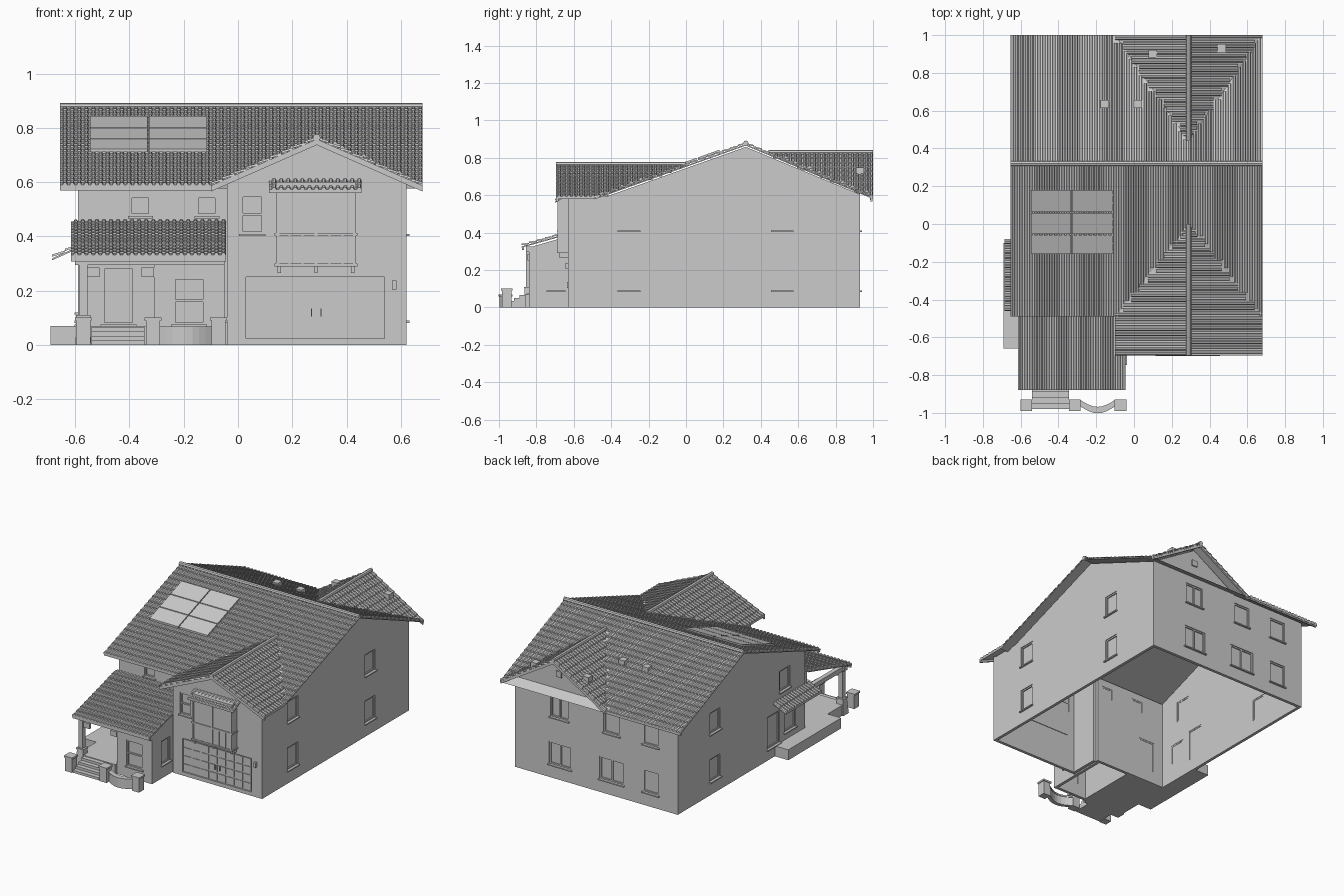
import bpy, bmesh, math
from mathutils import Vector
from mathutils.geometry import tessellate_polygon

if "Cube" in bpy.data.objects:
    bpy.data.objects.remove(bpy.data.objects["Cube"])

mat = bpy.data.materials.new("light_grey")
mat.diffuse_color = (0.6, 0.6, 0.6, 1)
mat.use_nodes = True
mat.node_tree.nodes["Principled BSDF"].inputs["Base Color"].default_value = mat.diffuse_color

def finish(name, bm, fix=True):
    if fix:
        bmesh.ops.recalc_face_normals(bm, faces=bm.faces)
    me = bpy.data.meshes.new(name)
    bm.to_mesh(me)
    bm.free()
    me.materials.append(mat)
    ob = bpy.data.objects.new(name, me)
    bpy.context.collection.objects.link(ob)
    return ob

def prism(bm, bottom, top):
    a = [bm.verts.new(p) for p in bottom]
    b = [bm.verts.new(p) for p in top]
    n = len(a)
    bm.faces.new(a)
    bm.faces.new(b[::-1])
    for i in range(n):
        bm.faces.new((a[i], b[i], b[(i + 1) % n], a[(i + 1) % n]))

def box(bm, x0, x1, y0, y1, z0, z1, taper=0):
    t = taper
    prism(bm, [(x0, y0, z0), (x1, y0, z0), (x1, y1, z0), (x0, y1, z0)],
          [(x0 + t, y0 + t, z1), (x1 - t, y0 + t, z1), (x1 - t, y1 - t, z1), (x0 + t, y1 - t, z1)])

def boxes(name, items):
    bm = bmesh.new()
    for it in items:
        box(bm, *it)
    return finish(name, bm)

# A wall is (axis, position, outward sign); d is the distance outward from it
def wall_box(bm, w, u0, u1, d0, d1, z0, z1):
    axis, pos, s = w
    p, q = sorted((pos + s * d0, pos + s * d1))
    if axis == 'x':
        box(bm, p, q, u0, u1, z0, z1)
    else:
        box(bm, u0, u1, p, q, z0, z1)

def wall_panel(name, w, profile, t=0.02):
    axis, pos, s = w
    pt = (lambda u, z, d: (pos + s * d, u, z)) if axis == 'x' else (lambda u, z, d: (u, pos + s * d, z))
    bm = bmesh.new()
    prism(bm, [pt(u, z, 0) for u, z in profile], [pt(u, z, -t) for u, z in profile])
    return finish(name, bm)

RIGHT, LEFT, BACK = ('x', .62, 1), ('x', -.59, -1), ('y', .93, 1)
WING, WING_SIDE, FRONT = ('y', -.63, -1), ('x', -.04, -1), ('y', -.42, -1)
ROOM_F, ROOM_R, ROOM_L = ('y', -.84, -1), ('x', -.05, 1), ('x', -.31, -1)

# Walls of the hollow shell
rect = lambda a, b, h: [(a, 0), (b, 0), (b, h), (a, h)]
walls = [
    wall_panel("right_wall", RIGHT, [(-.63, 0), (.93, 0), (.93, .605), (.32, .858), (-.42, .595), (-.63, .595)]),
    wall_panel("left_wall", LEFT, [(-.42, 0), (.93, 0), (.93, .605), (.32, .858), (-.42, .595)]),
    wall_panel("back_wall", BACK, [(-.59, 0), (.62, 0), (.62, .605), (.29, .805), (-.04, .605), (-.59, .605)]),
    wall_panel("wing_front_wall", WING, [(-.04, 0), (.62, 0), (.62, .6), (.29, .745), (-.04, .6)]),
    wall_panel("wing_side_wall", ('x', -.04, -1), rect(-.63, -.42, .6)),
    wall_panel("front_wall", FRONT, rect(-.59, -.04, .598)),
    wall_panel("porch_room_front", ROOM_F, rect(-.31, -.05, .32)),
    wall_panel("porch_room_right", ROOM_R, [(-.84, 0), (-.42, 0), (-.42, .44), (-.84, .32)]),
    wall_panel("porch_room_left", ROOM_L, [(-.84, 0), (-.42, 0), (-.42, .44), (-.84, .32)]),
]

# Windows and doors: wall, u0, u1, z0, z1, vertical bars, horizontal bars
LO, HI = (.09, .24), (.41, .55)
openings = [(RIGHT, y, y + .11, *z, 0, 0) for y in (-.36, .46) for z in (LO, HI)]
openings += [(BACK, a, b, *HI, v, 0) for a, b, v in ((.22, .355, 1), (-.16, -.04, 0), (-.45, -.33, 0))]
openings += [(BACK, a, b, *LO, v, 0) for a, b, v in ((.2, .365, 1), (-.19, -.01, 1), (-.45, -.33, 0))]
openings += [(LEFT, .48, .59, *LO, 0, 0), (LEFT, .48, .59, *HI, 0, 0), (LEFT, -.26, -.15, *HI, 0, 0),
             (LEFT, -.15, -.02, .075, .29, 0, 0), (LEFT, -.32, -.2, .12, .26, 0, 0),
             (FRONT, -.4, -.32, .475, .55, 0, 0), (FRONT, -.155, -.075, .475, .55, 0, 0),
             (FRONT, -.5, -.38, .075, .29, 0, 0),
             (WING, .01, .095, .41, .555, 0, 1), (ROOM_F, -.24, -.12, .075, .25, 0, 1),
             (ROOM_R, -.74, -.65, .09, .25, 0, 0)]
cut, frame, glass = bmesh.new(), bmesh.new(), bmesh.new()
for w, u0, u1, z0, z1, nv, nh in openings:
    wall_box(cut, w, u0, u1, -.04, .02, z0, z1)
    wall_box(glass, w, u0, u1, -.016, -.012, z0, z1)
    f, um, zm = .009, (u0 + u1) / 2, (z0 + z1) / 2
    bars = [(u0, u0 + f, z0, z1), (u1 - f, u1, z0, z1), (u0, u1, z0, z0 + f), (u0, u1, z1 - f, z1)]
    bars += [(um - f / 2, um + f / 2, z0, z1)] * nv + [(u0, u1, zm - f / 2, zm + f / 2)] * nh
    for a, b, c, d in bars:
        wall_box(frame, w, a, b, -.018, -.005, c, d)
    wall_box(frame, w, u0 - .006, u1 + .006, -.005, .012, z0 - .008, z0)
wall_box(cut, WING, .03, .54, -.04, .02, .025, .25)
cutter = finish("opening_cutter", cut)
cutter.hide_render = True
finish("window_frames", frame)
finish("window_panes", glass)
for ob in walls:
    m = ob.modifiers.new("openings", 'BOOLEAN')
    m.operation, m.solver, m.object = 'DIFFERENCE', 'EXACT', cutter
bpy.context.view_layer.update()
dg = bpy.context.evaluated_depsgraph_get()
cut_meshes = [bpy.data.meshes.new_from_object(ob.evaluated_get(dg)) for ob in walls]
for ob, me in zip(walls, cut_meshes):
    ob.modifiers.clear()
    ob.data = me
bpy.data.objects.remove(cutter)

# Garage door with panels and handles
garage = [(.03, .54, -.62, -.614, .025, .25)]
garage += [(.036 + i * .0635, .09 + i * .0635, -.624, -.62, .031 + j * .055, .078 + j * .055)
           for i in range(8) for j in range(4)]
garage += [(x, x + .005, -.636, -.622, .105, .135) for x in (.268, .303)]
boxes("garage_door", garage)
boxes("wall_lamp", [(.567, .583, -.645, -.63, .205, .237)])

def inside(p, poly):
    c = False
    for (x0, y0), (x1, y1) in zip(poly, poly[1:] + poly[:1]):
        if (y0 > p[1]) != (y1 > p[1]) and p[0] < (x1 - x0) * (p[1] - y0) / (y1 - y0) + x0:
            c = not c
    return c

# A roof slope: thin deck over a plan polygon, covered with stepped, ribbed tiles
def roof(name, poly, z0, gx, gy, row=.042, col=.026):
    z = lambda p, o=0: (p[0], p[1], z0 + gx * p[0] + gy * p[1] + o)
    bm = bmesh.new()
    prism(bm, [z(p, -.02) for p in poly], [z(p, -.013) for p in poly])
    bmesh.ops.triangulate(bm, faces=[f for f in bm.faces if len(f.verts) > 4])
    finish(name + "_deck", bm)
    down = Vector((-gx, -gy)).normalized()
    side = Vector((-down.y, down.x))
    us, vs = [side.dot(p) for p in poly], [down.dot(p) for p in poly]
    nu, nv = round((max(us) - min(us)) / col), max(1, round((max(vs) - min(vs)) / row))
    du, dv = (max(us) - min(us)) / nu, (max(vs) - min(vs)) / nv
    bm = bmesh.new()
    for j in range(nv):
        for i in range(nu):
            u, v = min(us) + i * du, max(vs) - j * dv
            if not inside(side * (u + du / 2) + down * (v - dv / 2), poly):
                continue
            rib = [(0, 0), (.35, 0), (.5, 1), (.85, 1), (1, 0)]
            line = lambda vv, o, h: [bm.verts.new(z(side * (u + t * du) + down * vv, o + h * k)) for t, k in rib]
            rows = [line(v, -.013, 0), line(v, -.007, .008), line(v - dv, -.013, .008)]
            for a, b in zip(rows, rows[1:]):
                for k in range(4):
                    bm.faces.new((a[k], a[k + 1], b[k + 1], b[k]))
    finish(name + "_tiles", bm, False)

def slope(name, poly, ridge, at, g, axis):
    """Slope through height `ridge` at coordinate `at`, gradient g along axis."""
    roof(name, poly, ridge - g * at, *((g, 0) if axis == 'x' else (0, g)))

XL, XR, C = -.655, .68, .29
slope("main_front_roof", [(XL, -.49), (-.1, -.49), (C, 0), (XR, -.49), (XR, .32), (XL, .32)], .885, .32, .355, 'y')
slope("main_back_roof", [(XR, .32), (XR, 1), (C, .44), (-.11, 1), (XL, 1), (XL, .32)], .885, .32, -.42, 'y')
for s, e, n in ((-1, -.1, "left"), (1, XR, "right")):
    slope("front_gable_roof_" + n, [(C, -.695), (C, 0), (e, -.49), (e, -.695)], .771, C, -s * .44, 'x')
    slope("back_gable_roof_" + n, [(C, 1), (C, .44), (e, 1)], .835, C, -s * .6, 'x')
slope("porch_roof", [(-.615, -.88), (-.045, -.88), (-.045, -.42), (-.615, -.42)], .468, -.42, .28, 'y')
slope("side_door_awning", [(-.685, -.46), (-.59, -.46), (-.59, -.08), (-.685, -.08)], .375, -.59, .45, 'x')
slope("bay_awning", [(.115, -.7), (.455, -.7), (.455, -.63), (.115, -.63)], .618, -.63, .55, 'y')

# Ridge caps
def ridge(name, a, b, r=.014):
    a, b = Vector(a), Vector(b)
    side = (b - a).normalized().cross(Vector((0, 0, 1)))
    ring = [side * r * math.cos(k * math.pi / 4) + Vector((0, 0, r * math.sin(k * math.pi / 4))) for k in range(8)]
    bm = bmesh.new()
    prism(bm, [a + p for p in ring], [b + p for p in ring])
    finish(name, bm)

ridge("main_ridge", (XL, .32, .878), (XR, .32, .878))
ridge("front_ridge", (C, -.695, .764), (C, 0, .764))
ridge("back_ridge", (C, 1, .828), (C, .44, .828))

# Barge boards on the gables and eaves
def barge(name, y, peak, g):
    bm = bmesh.new()
    for e in (-.1, XR):
        ze = peak - g * abs(e - C)
        pts = [(C, peak - .012), (e, ze - .012), (e, ze - .034), (C, peak - .034)]
        prism(bm, [(x, y, z) for x, z in pts], [(x, y + .012, z) for x, z in pts])
    finish(name, bm)

barge("front_barge_boards", -.694, .771, .44)
barge("back_barge_boards", .986, .835, .6)
boxes("eave_boards", [(XL, -.1, -.488, -.478, .57, .585), (XL, -.1, .985, .995, .573, .588),
                      (-.615, -.045, -.878, -.866, .308, .328)])
boxes("gable_vent", [(.27, .31, .93, .938, .69, .73)])

# Bay window with panelled base and brackets
bay = [(.14, .435, -.683, -.63, .295, .6), (.134, .441, -.689, -.63, .403, .413), (.134, .441, -.689, -.63, .29, .3)]
bay += [(x - .006, x + .006, -.688, -.63, .295, .575) for x in (.146, .2875, .429)]
bay += [(x - .004, x + .004, -.687, -.63, .3, .405) for x in (.19, .238, .337, .385)]
bay += [(x - .006, x + .006, -.675, -.63, .265, .295) for x in (.152, .2875, .423)]
boxes("bay_window", bay)

# Solar panels lying along the front slope
bm = bmesh.new()
for x0, x1 in ((-.545, -.333), (-.327, -.115)):
    for y0, y1 in ((-.16, -.058), (-.052, .057), (.063, .18)):
        q = [(x0, y0), (x1, y0), (x1, y1), (x0, y1)]
        h = lambda y: .885 - .355 * (.32 - y)
        prism(bm, [(x, y, h(y) - .004) for x, y in q], [(x, y, h(y) + .008) for x, y in q])
finish("solar_panels", bm)
boxes("roof_vents", [(x - .022, x + .022, y - .022, y + .022, z - .02, z + .018)
                     for x, y, z in ((-.155, .635, .753), (.02, .635, .753), (.1, .9, .721), (.465, .93, .73))])

# Porch floor, steps, post and beams
boxes("porch_floor", [(-.59, -.31, -.86, -.42, 0, .07), (-.69, -.59, -.66, -.1, 0, .07)])
boxes("front_steps", [(-.54, -.345, -.98 + i * .03, -.86, i * .0165, (i + 1) * .0165) for i in range(4)])
boxes("porch_post", [(-.6, -.54, -.87, -.81, 0, .1, .008), (-.597, -.543, -.867, -.813, .1, .11),
                     (-.585, -.555, -.855, -.825, .11, .32), (-.555, -.51, -.848, -.832, .25, .285),
                     (-.355, -.31, -.848, -.832, .25, .285)])
boxes("porch_beams", [(-.6, -.05, -.855, -.825, .295, .325), (-.59, -.56, -.84, -.42, .295, .325)])

# Garden pillars and curved low wall
pillars = []
for x in (-.57, -.313, -.072):
    pillars += [(x - .026, x + .026, -.985, -.933, 0, .09), (x - .031, x + .031, -.99, -.928, .09, .102)]
boxes("garden_pillars", pillars)
arc = [(-.29 + .195 * k / 8, -.945 - .04 * math.sin(math.pi * k / 8)) for k in range(9)]
bm = bmesh.new()
for t, z0, z1 in ((.013, 0, .058), (.017, .058, .068)):
    plan = [(x, y - t) for x, y in arc] + [(x, y + t) for x, y in arc[::-1]]
    prism(bm, [(x, y, z0) for x, y in plan], [(x, y, z1) for x, y in plan])
finish("curved_garden_wall", bm)
